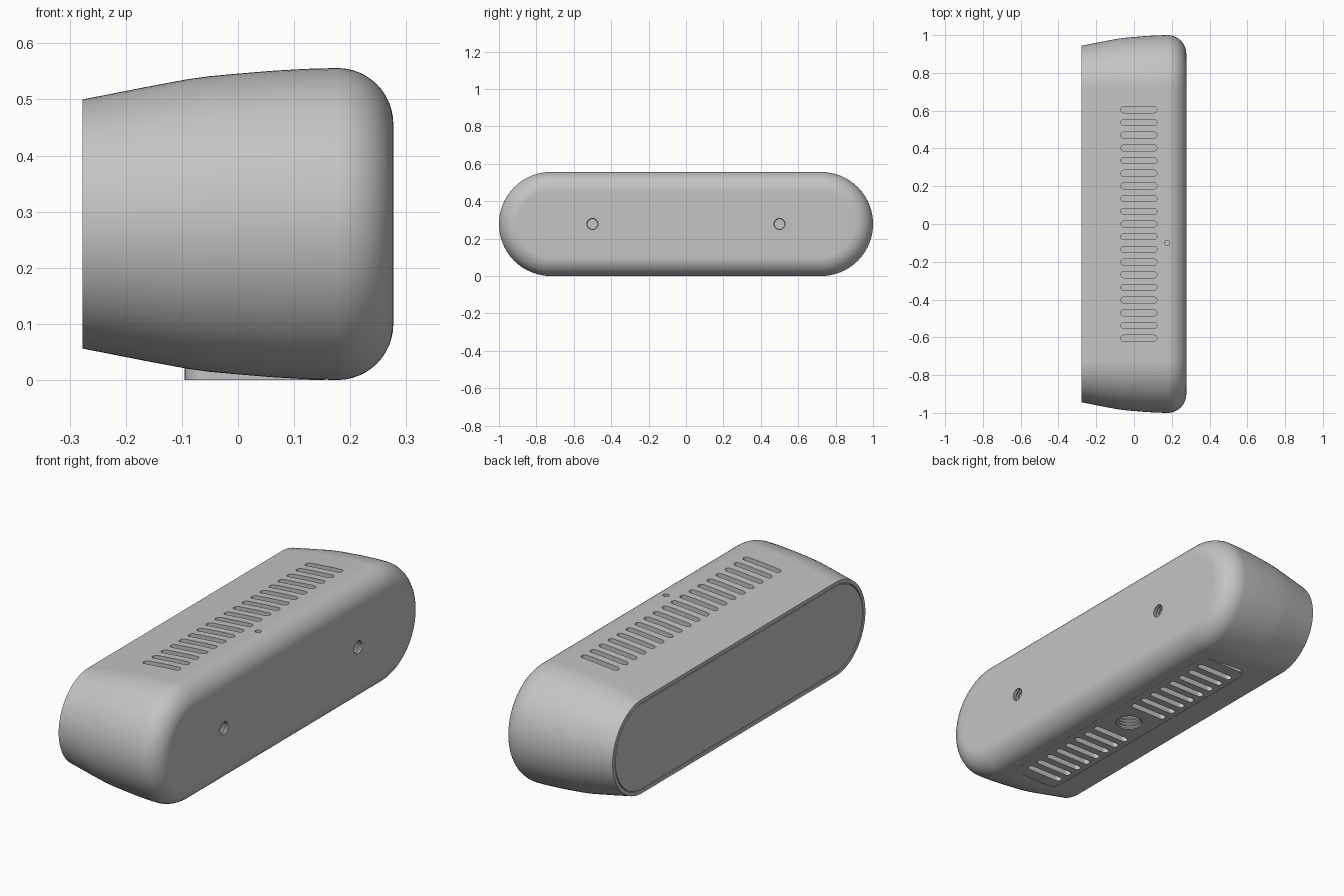
import bpy, bmesh, math
from mathutils import Matrix, Vector

cube = bpy.data.objects.get("Cube")
if cube:
    bpy.data.objects.remove(cube, do_unlink=True)

MID = 0.278        # height of the centre line
HALF = 0.722       # half length of the straight part
SLOT_X = 0.03      # centre line of vents and foot

grey = bpy.data.materials.new("satin grey")
grey.use_nodes = True
grey.diffuse_color = (0.55, 0.55, 0.55, 1)
grey.node_tree.nodes["Principled BSDF"].inputs["Base Color"].default_value = (0.55, 0.55, 0.55, 1)


def make_object(name, bm):
    bmesh.ops.recalc_face_normals(bm, faces=bm.faces)
    mesh = bpy.data.meshes.new(name)
    bm.to_mesh(mesh)
    bm.free()
    mesh.materials.append(grey)
    obj = bpy.data.objects.new(name, mesh)
    bpy.context.collection.objects.link(obj)
    return obj


def stadium(half, radius, steps):
    """Outline of a bar with round ends, long axis first."""
    pts = []
    for side in (1, -1):
        for i in range(steps + 1):
            a = math.pi * (i / steps - 0.5)
            pts.append((side * (half + radius * math.cos(a)), side * radius * math.sin(a)))
    return pts


def loft(bm, loops):
    """Skin a row of equal loops and cap both ends."""
    rings = [[bm.verts.new(p) for p in loop] for loop in loops]
    for a, b in zip(rings, rings[1:]):
        for i in range(len(a)):
            j = (i + 1) % len(a)
            bm.faces.new((a[i], a[j], b[j], b[i]))
    bm.faces.new(rings[0][::-1])
    bm.faces.new(rings[-1])


def body_loops(profile):
    return [[Vector((x, y, MID + z)) for y, z in stadium(HALF, r, 40)] for x, r in profile]


def prism(bm, outline, matrix, low, high):
    loft(bm, [[matrix @ Vector((u, v, w)) for u, v in outline] for w in (low, high)])


def circle(radius, steps=32):
    return [(radius * math.cos(2 * math.pi * i / steps), radius * math.sin(2 * math.pi * i / steps))
            for i in range(steps)]


def finish(obj, cutter=None):
    """Cut the openings and shade with sharp edges kept."""
    bpy.ops.object.select_all(action='DESELECT')
    obj.select_set(True)
    bpy.context.view_layer.objects.active = obj
    if cutter:
        mod = obj.modifiers.new("openings", 'BOOLEAN')
        mod.operation = 'DIFFERENCE'
        mod.solver = 'EXACT'
        mod.object = cutter
        bpy.ops.object.modifier_apply(modifier=mod.name)
    bpy.ops.object.shade_smooth_by_angle(angle=math.radians(30))
    weighted = obj.modifiers.new("clean shading", 'WEIGHTED_NORMAL')
    weighted.keep_sharp = True


# Body: recessed seat, tapered sleeve, rounded rim
profile = [(-0.267, 0.205), (-0.277, 0.205), (-0.277, 0.222), (-0.17, 0.243), (-0.09, 0.258),
           (-0.05, 0.2635), (0, 0.268), (0.06, 0.273), (0.12, 0.2765)]
for i in range(13):
    a = math.pi / 2 * i / 12
    profile.append((0.177 + 0.1 * math.sin(a), 0.178 + 0.1 * math.cos(a)))
bm = bmesh.new()
loft(bm, body_loops(profile))
body = make_object("body", bm)

# Flush panel in the seat
bm = bmesh.new()
loft(bm, body_loops([(-0.266, 0.201), (-0.277, 0.201)]))
panel = make_object("end_panel", bm)
finish(panel)

# Foot: thin plate with round corners
bm = bmesh.new()
outline = []
for k, (sx, sy) in enumerate(((1, 1), (-1, 1), (-1, -1), (1, -1))):
    for i in range(9):
        a = math.pi / 2 * (k + i / 8)
        outline.append((SLOT_X + sx * 0.085 + 0.04 * math.cos(a), sy * 0.64 + 0.04 * math.sin(a)))
prism(bm, outline, Matrix(), 0, 0.03)
foot = make_object("foot", bm)

# Vents and holes
PITCH = 0.0672
bm = bmesh.new()
slot = stadium(0.08, 0.016, 10)
for n in range(-9, 10):
    place = Matrix.Translation((SLOT_X - 0.004, n * PITCH, 0))
    prism(bm, slot, place, 0.51, 0.6)
    if abs(n) > 1:
        prism(bm, slot, place, -0.05, 0.045)
prism(bm, circle(0.014), Matrix.Translation((0.175, -0.1, 0)), 0.53, 0.6)
prism(bm, circle(0.06), Matrix.Translation((SLOT_X, 0, 0)), -0.05, 0.09)
turn = Matrix.Rotation(math.pi / 2, 4, 'Y')
for y in (-0.5, 0.5):
    prism(bm, circle(0.03), Matrix.Translation((0, y, MID)) @ turn, 0.2, 0.32)
cutter = make_object("opening_cutter", bm)
cutter.hide_render = True
finish(body, cutter)
finish(foot, cutter)
cutter.hide_viewport = True


# Thread ridges inside the mounting holes
def thread(name, radius, depth, matrix, turns):
    step = depth / turns
    bm = bmesh.new()
    for t in range(turns):
        base = t * step
        rows = [(radius + 0.001, base), (radius * 0.88, base + step * 0.4),
                (radius * 0.88, base + step * 0.5), (radius + 0.001, base + step * 0.9)]
        rings = [[bm.verts.new(matrix @ Vector((u, v, w))) for u, v in circle(r)] for r, w in rows]
        for a, b in zip(rings, rings[1:] + rings[:1]):
            for i in range(len(a)):
                j = (i + 1) % len(a)
                bm.faces.new((a[i], a[j], b[j], b[i]))
    finish(make_object(name, bm))


thread("foot_thread", 0.06, 0.08, Matrix.Translation((SLOT_X, 0, 0.005)), 5)
for name, y in (("front", -0.5), ("back", 0.5)):
    thread(name + "_thread", 0.03, 0.07, Matrix.Translation((0.203, y, MID)) @ turn, 5)
